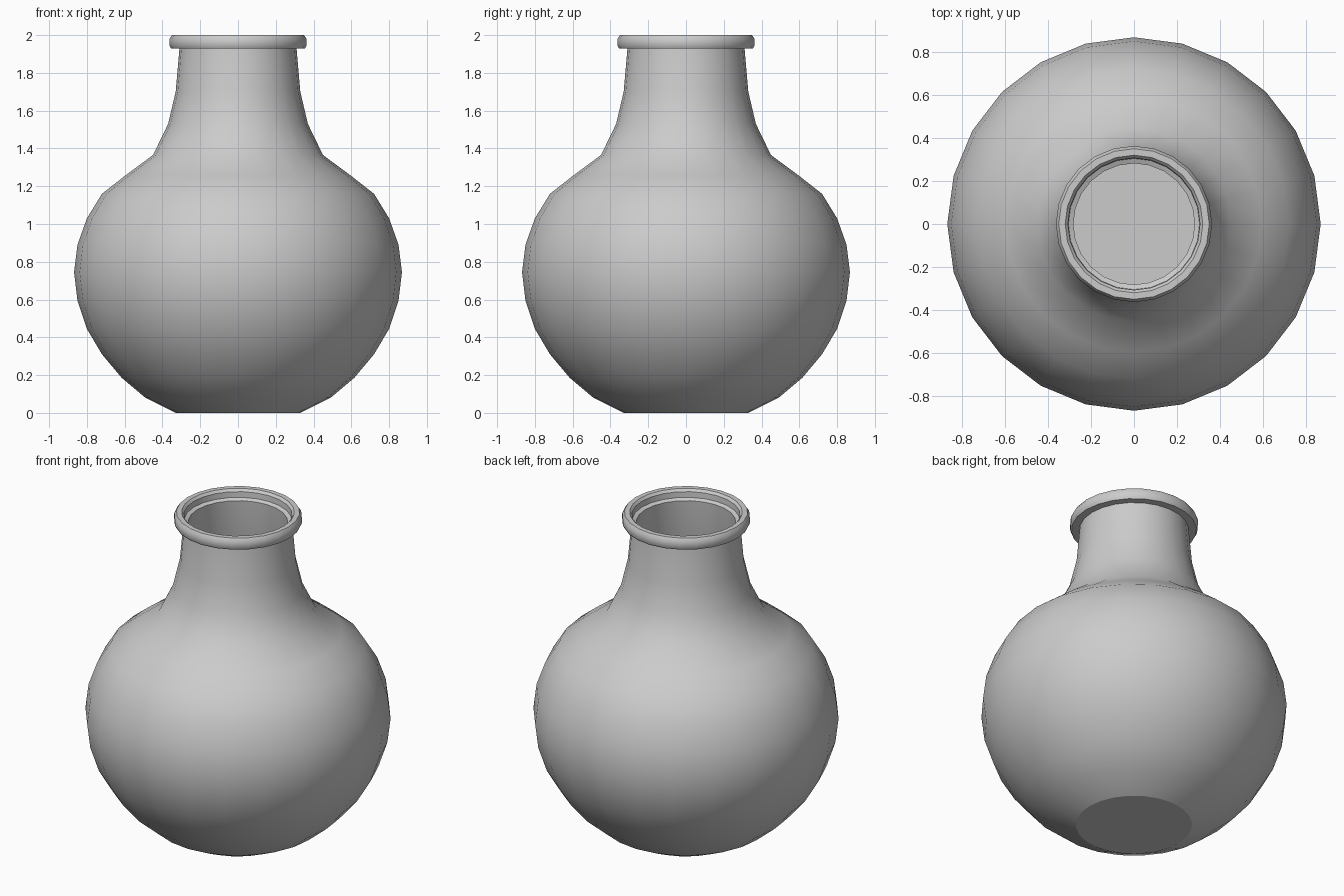
import bpy, bmesh, math
from mathutils import Vector

SIDES = 24
WALL = 0.03

cube = bpy.data.objects.get("Cube")
if cube:
    bpy.data.objects.remove(cube, do_unlink=True)

# Outer wall from foot to top of neck, as (radius, height)
outer = [Vector(p) for p in (
    (0.33, 0), (0.49, 0.08), (0.615, 0.185), (0.72, 0.31), (0.80, 0.445),
    (0.85, 0.595), (0.868, 0.745), (0.85, 0.89), (0.80, 1.03), (0.72, 1.16),
    (0.595, 1.258), (0.45, 1.365), (0.37, 1.53), (0.33, 1.70), (0.31, 1.93))]

# Rounded collar around the mouth, stepping down to the inner lip
rim = [Vector(p) for p in (
    (0.355, 1.93), (0.363, 1.945), (0.363, 1.98), (0.35, 2.0),
    (0.32, 2.0), (0.307, 1.985), (0.305, 1.95), (0.282, 1.94))]


def inset(points, distance):
    """Offset an upward-running profile towards the axis."""
    result = []
    for i, p in enumerate(points):
        d = (points[min(i + 1, len(points) - 1)] - points[max(i - 1, 0)]).normalized()
        result.append(p + Vector((-d.y, d.x)) * distance)
    return result


def lathe(name, profile):
    """Revolve a profile about z, closing both ends with flat discs."""
    bm = bmesh.new()
    rings = []
    for r, z in profile:
        rings.append([bm.verts.new((r * math.cos(a), r * math.sin(a), z))
                      for a in (math.tau * i / SIDES for i in range(SIDES))])
    for low, high in zip(rings, rings[1:]):
        for i in range(SIDES):
            j = (i + 1) % SIDES
            bm.faces.new((low[i], low[j], high[j], high[i]))
    # Crisp edges around the foot and the inside floor
    for disc in (bm.faces.new(rings[0][::-1]), bm.faces.new(rings[-1])):
        for edge in disc.edges:
            edge.smooth = False
    bmesh.ops.recalc_face_normals(bm, faces=bm.faces)
    mesh = bpy.data.meshes.new(name)
    bm.to_mesh(mesh)
    bm.free()
    obj = bpy.data.objects.new(name, mesh)
    bpy.context.collection.objects.link(obj)
    return obj


# Hollow flask: outer wall, collar, then inner wall back down to the floor
inner = inset(outer, WALL)[:-1]
flask = lathe("round_flask", outer + rim + inner[::-1])
bpy.ops.object.select_all(action='DESELECT')
flask.select_set(True)
bpy.context.view_layer.objects.active = flask
bpy.ops.object.shade_smooth_by_angle(angle=math.radians(35))
